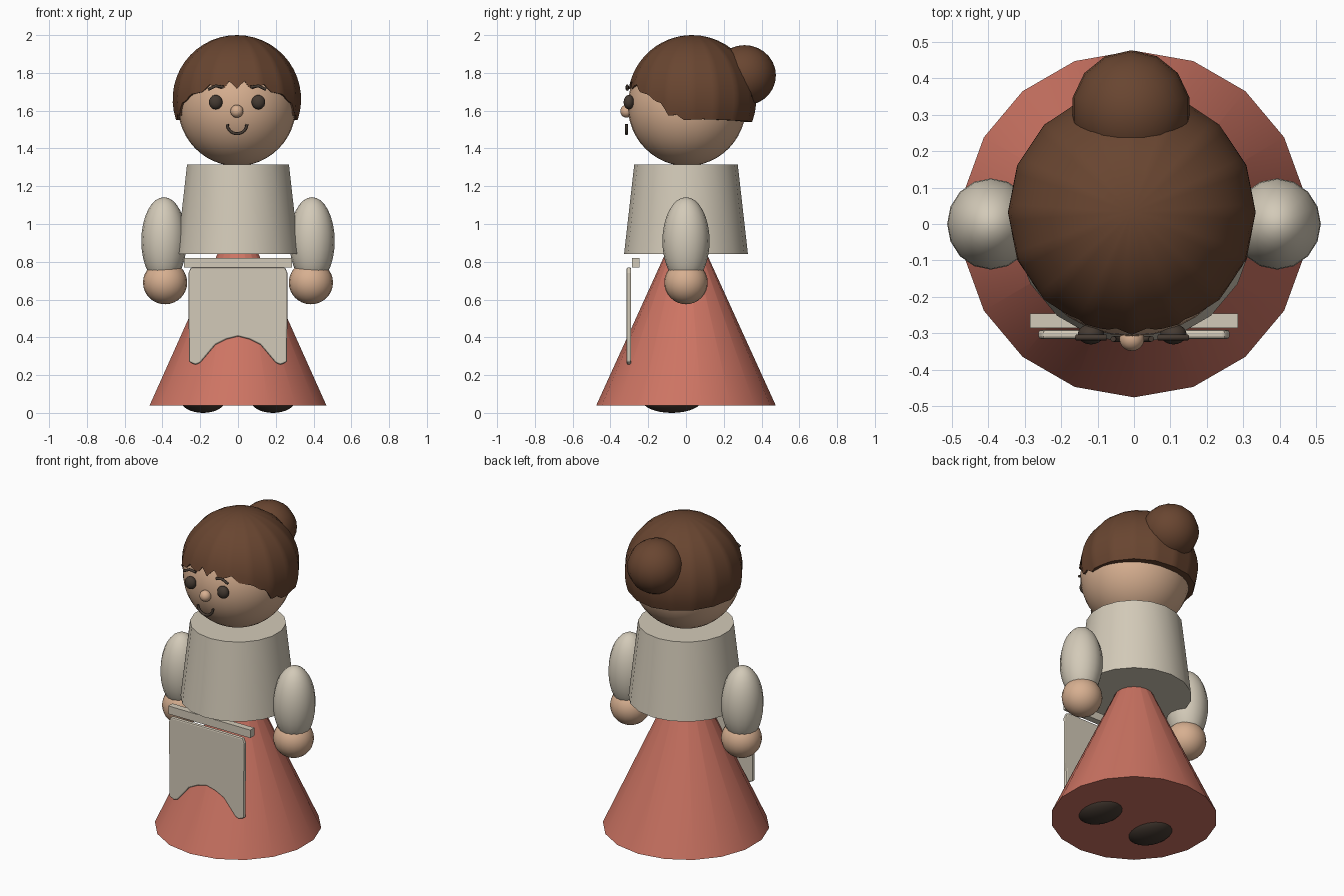
import bpy, bmesh
from math import sin, cos, pi, radians, sqrt, acos
from mathutils import Vector

cube = bpy.data.objects.get("Cube")
if cube:
    bpy.data.objects.remove(cube, do_unlink=True)


def material(name, rgb):
    m = bpy.data.materials.new(name)
    m.use_nodes = True
    m.diffuse_color = (*rgb, 1)
    m.node_tree.nodes["Principled BSDF"].inputs["Base Color"].default_value = (*rgb, 1)
    return m


CREAM = material("cream_cloth", (0.65, 0.59, 0.48))
RED = material("coral_red", (0.61, 0.175, 0.125))
SKIN = material("skin", (0.68, 0.43, 0.28))
HAIR = material("brown_hair", (0.14, 0.06, 0.03))
DARK = material("dark_brown", (0.06, 0.043, 0.032))


def finish(name, mat, bm, smooth=True):
    bmesh.ops.recalc_face_normals(bm, faces=bm.faces)
    mesh = bpy.data.meshes.new(name)
    bm.to_mesh(mesh)
    bm.free()
    mesh.materials.append(mat)
    ob = bpy.data.objects.new(name, mesh)
    bpy.context.collection.objects.link(ob)
    if smooth:
        bpy.ops.object.select_all(action='DESELECT')
        ob.select_set(True)
        bpy.context.view_layer.objects.active = ob
        bpy.ops.object.shade_smooth_by_angle(angle=radians(35))
    return ob


def ball(name, mat, centre, radii, segs=20, rings=16):
    bm = bmesh.new()
    bmesh.ops.create_uvsphere(bm, u_segments=segs, v_segments=rings, radius=1)
    for v in bm.verts:
        v.co = Vector(c + r * p for c, r, p in zip(centre, radii, v.co))
    return finish(name, mat, bm)


def cone(name, mat, r1, r2, z1, z2):
    bm = bmesh.new()
    bmesh.ops.create_cone(bm, cap_ends=True, segments=18, radius1=r1, radius2=r2, depth=z2 - z1)
    bmesh.ops.translate(bm, verts=bm.verts, vec=(0, 0, (z1 + z2) / 2))
    return finish(name, mat, bm)


def plate(name, mat, outline, y1, y2):
    """Extrude an x-z outline from y1 to y2."""
    bm = bmesh.new()
    face = bm.faces.new([bm.verts.new((x, y1, z)) for x, z in outline])
    ext = bmesh.ops.extrude_face_region(bm, geom=[face])
    for v in ext["geom"]:
        if isinstance(v, bmesh.types.BMVert):
            v.co.y = y2
    return finish(name, mat, bm, smooth=False)


def stroke(name, mat, points, width):
    """Thin round line through the given points."""
    cu = bpy.data.curves.new(name, 'CURVE')
    cu.dimensions = '3D'
    cu.bevel_depth = width
    cu.bevel_resolution = 2
    cu.use_fill_caps = True
    sp = cu.splines.new('POLY')
    sp.points.add(len(points) - 1)
    for p, co in zip(sp.points, points):
        p.co = (*co, 1)
    cu.materials.append(mat)
    ob = bpy.data.objects.new(name, cu)
    bpy.context.collection.objects.link(ob)


# Clothes
cone("skirt", RED, 0.475, 0.02, 0.04, 1.04)
cone("blouse", CREAM, 0.328, 0.274, 0.84, 1.315)
plate("waistband", CREAM, [(-0.285, 0.77), (0.285, 0.77), (0.285, 0.82), (-0.285, 0.82)], -0.285, -0.245)

# Apron with an arched hem
half = [(0.06, 0.39), (0.12, 0.36), (0.2, 0.265), (0.225, 0.255), (0.26, 0.27),
        (0.262, 0.74), (0.25, 0.77)]
outline = [(0, 0.405)] + half + [(-x, z) for x, z in reversed(half)]
apron = plate("apron", CREAM, outline, -0.315, -0.29)
bevel = apron.modifiers.new("soft_edge", 'BEVEL')
bevel.width = 0.008
bevel.segments = 2

# Arms, hands and feet
for side, s in (("left", 1), ("right", -1)):
    ball(side + "_sleeve", CREAM, (s * 0.392, 0, 0.91), (0.12, 0.125, 0.232), 16)
    ball(side + "_hand", SKIN, (s * 0.386, 0, 0.69), (0.117, 0.115, 0.115))
    ball(side + "_foot", DARK, (s * 0.185, -0.075, 0.07), (0.12, 0.16, 0.07))

# Head and bun
ball("head", SKIN, (-0.005, 0.005, 1.625), (0.313, 0.313, 0.318), 32, 24)
ball("hair_bun", HAIR, (-0.008, 0.31, 1.787), (0.164, 0.166, 0.16), 14, 14)

# Hair cap: a shell from the crown down to a jagged hairline,
# given as angle away from the face and height
HAIRLINE = [(0, 1.715), (7, 1.76), (13, 1.71), (27, 1.74), (32, 1.70), (47, 1.685), (54, 1.65),
            (61, 1.64), (68, 1.57), (75, 1.58), (82, 1.55), (100, 1.555), (180, 1.54)]


def hairline(angle):
    for (a, za), (b, zb) in zip(HAIRLINE, HAIRLINE[1:]):
        if angle <= b:
            return za + (zb - za) * (angle - a) / (b - a)
    return HAIRLINE[-1][1]


R, CENTRE = 0.34, Vector((-0.006, 0.032, 1.66))
COLS, ROWS, SIDE = 96, 14, pi / 8
bm = bmesh.new()
crown = bm.verts.new(CENTRE + Vector((0, 0, R)))
columns = []
for i in range(COLS):
    a = 2 * pi * i / COLS
    facet = cos(SIDE / 2) / cos(a % SIDE - SIDE / 2)
    away = 360 * i / COLS
    low = acos((hairline(min(away, 360 - away)) - CENTRE.z) / R)
    col = []
    for j in range(1, ROWS + 1):
        t = low * j / ROWS
        r = R * sin(t) * facet
        col.append(bm.verts.new(CENTRE + Vector((r * sin(a), -r * cos(a), R * cos(t)))))
    # turned-in rim closing the shell against the head
    rim = col[-1].co - CENTRE
    col.append(bm.verts.new(CENTRE + Vector((rim.x * 0.86, rim.y * 0.86, rim.z))))
    columns.append(col)
for i, col in enumerate(columns):
    nxt = columns[(i + 1) % COLS]
    bm.faces.new((crown, col[0], nxt[0]))
    for j in range(ROWS):
        bm.faces.new((col[j], col[j + 1], nxt[j + 1], nxt[j]))
finish("hair_cap", HAIR, bm)

# Face
for side, x in (("left", 0.108), ("right", -0.118)):
    s = 1 if x > 0 else -1
    ball(side + "_eye", DARK, (x, -0.302, 1.645), (0.036, 0.028, 0.038))
    brow = [(x + s * d, -0.311, z) for d, z in ((-0.042, 1.724), (0, 1.731), (0.04, 1.712))]
    stroke(side + "_brow", DARK, brow, 0.008)
ball("nose", SKIN, (-0.006, -0.315, 1.597), (0.034, 0.033, 0.034))
smile = [(-0.005 + 0.052 * cos(pi + pi * k / 14), -0.315, 1.528 + 0.05 * sin(pi + pi * k / 14))
         for k in range(15)]
stroke("mouth", DARK, smile, 0.008)
